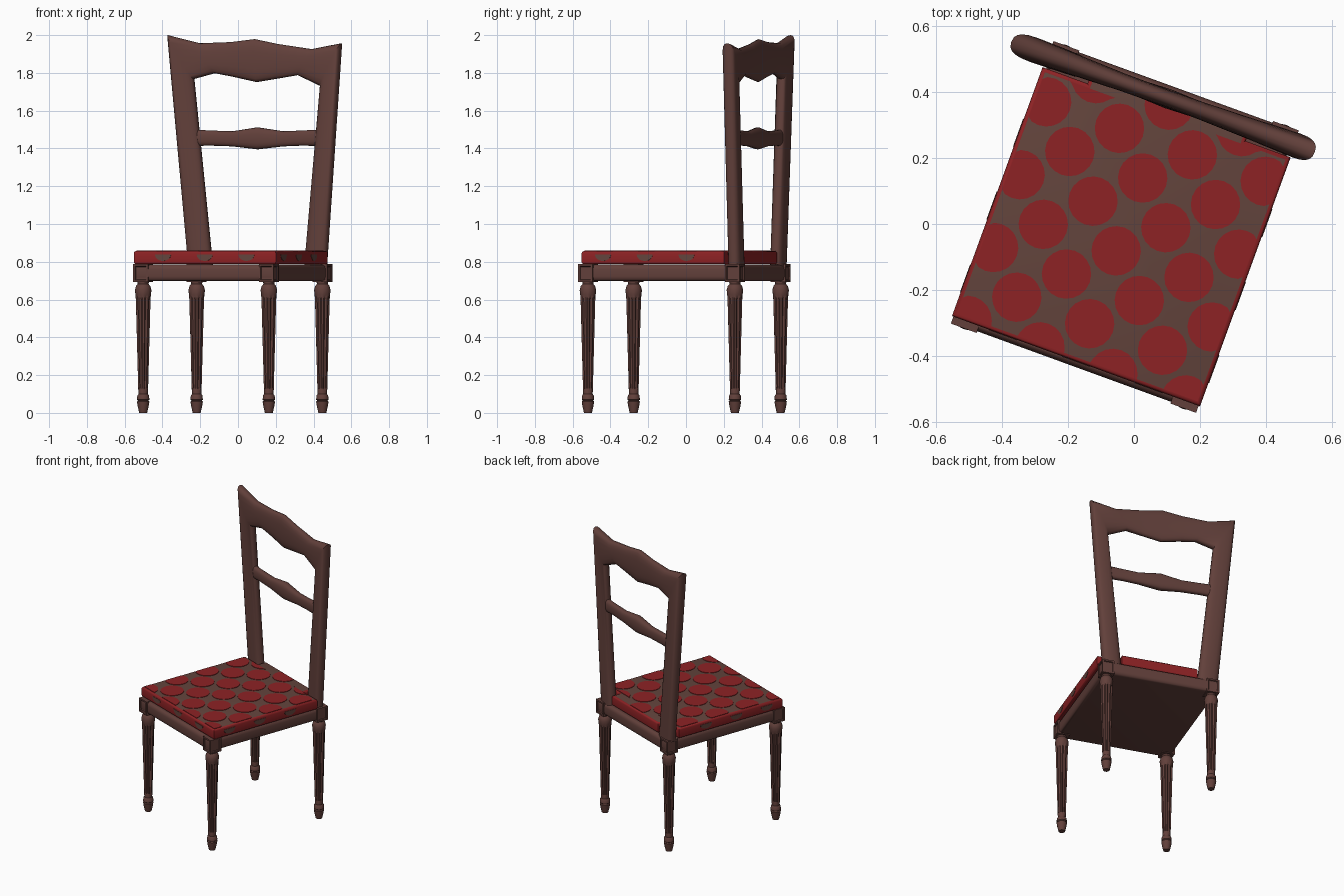
import bpy, bmesh, math
from mathutils import Matrix, Vector

if "Cube" in bpy.data.objects:
    bpy.data.objects.remove(bpy.data.objects["Cube"])

# whole chair is turned 20 degrees about z
PLACE = Matrix.Rotation(math.radians(-20), 4, 'Z') @ Matrix.Translation((-0.023, -0.018, 0))


def material(name, rgb):
    m = bpy.data.materials.new(name)
    m.diffuse_color = (*rgb, 1)
    m.use_nodes = True
    m.node_tree.nodes["Principled BSDF"].inputs["Base Color"].default_value = m.diffuse_color
    return m


WOOD = material("dark wood", (0.122, 0.051, 0.043))
RED = material("red fabric", (0.27, 0.016, 0.018))
BROWN = material("brown fabric", (0.125, 0.058, 0.046))


def finish(bm, name, mats, angle=35):
    bmesh.ops.recalc_face_normals(bm, faces=bm.faces)
    bm.transform(PLACE)
    me = bpy.data.meshes.new(name)
    bm.to_mesh(me)
    bm.free()
    for m in mats:
        me.materials.append(m)
    ob = bpy.data.objects.new(name, me)
    bpy.context.collection.objects.link(ob)
    bpy.ops.object.select_all(action='DESELECT')
    ob.select_set(True)
    bpy.context.view_layer.objects.active = ob
    bpy.ops.object.shade_smooth_by_angle(angle=math.radians(angle))
    return ob


def skin(bm, rings):
    """Join closed rings of points into a capped tube."""
    loops = [[bm.verts.new(p) for p in r] for r in rings]
    n = len(loops[0])
    for a, b in zip(loops, loops[1:]):
        for k in range(n):
            bm.faces.new((a[k], a[(k + 1) % n], b[(k + 1) % n], b[k]))
    bm.faces.new(loops[0])
    bm.faces.new(loops[-1])


def box(bm, lo, hi):
    lo, hi = Vector(lo), Vector(hi)
    mat = Matrix.Translation((lo + hi) / 2) @ Matrix.Diagonal((*(hi - lo), 1))
    return bmesh.ops.create_cube(bm, size=1, matrix=mat)['verts']


def plate(bm, pts, offset):
    """Thin plate from an outline and an extrusion vector."""
    pts = list(dict.fromkeys(pts))
    skin(bm, [pts, [tuple(Vector(p) + Vector(offset)) for p in pts]])


# fluted legs with turned neck and foot: (z, radius, flute depth factor)
LEG = [(0, 0.021, 1), (0.035, 0.029, 1), (0.06, 0.033, 1), (0.065, 0.027, 1), (0.07, 0.033, 1),
       (0.092, 0.031, 1), (0.10, 0.025, 1), (0.12, 0.026, 1), (0.135, 0.0265, 0.72),
       (0.60, 0.039, 0.72), (0.625, 0.041, 1), (0.65, 0.044, 1), (0.672, 0.038, 1),
       (0.682, 0.029, 1), (0.70, 0.031, 1)]
LX, LY, BLK = 0.354, 0.414, 0.0415
for sx, side in ((-1, "left"), (1, "right")):
    for sy, end in ((-1, "front"), (1, "back")):
        cx, cy = sx * LX, sy * LY
        bm = bmesh.new()
        skin(bm, [[(cx + r * (f if k % 3 == 0 else 1) * math.cos(k * math.tau / 24),
                    cy + r * (f if k % 3 == 0 else 1) * math.sin(k * math.tau / 24), z)
                   for k in range(24)] for z, r, f in LEG])
        finish(bm, f"{end}_{side}_leg", [WOOD])
        # corner block with sunk square panels
        bm = bmesh.new()
        box(bm, (cx - BLK, cy - BLK, 0.692), (cx + BLK, cy + BLK, 0.787))
        bm.normal_update()
        sides = [f for f in bm.faces if abs(f.normal.z) < 0.5]
        bmesh.ops.inset_individual(bm, faces=sides, thickness=0.015)
        bmesh.ops.inset_individual(bm, faces=sides, thickness=0.004, depth=-0.007)
        finish(bm, f"{end}_{side}_block", [WOOD], 20)

# seat frame with rounded sides
bm = bmesh.new()
box(bm, (-0.387, -0.45, 0.697), (0.387, 0.45, 0.786))
edges = [e for e in bm.edges if abs(e.verts[0].co.z - e.verts[1].co.z) < 0.01]
bmesh.ops.bevel(bm, geom=edges, offset=0.026, segments=4, profile=0.5, affect='EDGES')
finish(bm, "seat_frame", [WOOD])

# seat cushion, notched round the back posts
CX, FY, NY, TY, TX, ZB, ZT = 0.40, -0.433, 0.37, 0.43, 0.255, 0.787, 0.857
outline = [(-CX, FY), (CX, FY), (CX, NY), (TX, NY), (TX, TY), (-TX, TY), (-TX, NY), (-CX, NY)]
bm = bmesh.new()
skin(bm, [[(x, y, z) for x, y in outline] for z in (ZB, ZT)])
bmesh.ops.recalc_face_normals(bm, faces=bm.faces)
edges = [e for e in bm.edges if abs(e.verts[0].co.z - e.verts[1].co.z) < 0.01]
bmesh.ops.bevel(bm, geom=edges, offset=0.012, segments=3, profile=0.5, affect='EDGES')
bm.normal_update()
for f in bm.faces:
    if abs(f.normal.z) > 0.98 and f.calc_center_median().z > ZT - 0.001:
        f.material_index = 1
finish(bm, "seat_cushion", [RED, BROWN])

# red spots on the cushion top, in a diagonal lattice trimmed at the edge
STEP, RAD, Y0 = 0.1175, 0.075, -0.077
bm = bmesh.new()
for i in range(-3, 4):
    for j in range(-3, 5):
        if (i + j) % 2 or (abs(i) == 3 and j == 4):
            continue
        ymax = 0.358 if abs(i) > 1 else 0.418
        pts = []
        for k in range(20):
            a = k * math.tau / 20
            x = i * STEP + RAD * math.cos(a)
            y = j * STEP + Y0 + RAD * math.sin(a)
            pts.append((max(-0.388, min(0.388, x)), max(-0.421, min(ymax, y)), ZT - 0.002))
        plate(bm, pts, (0, 0, 0.005))
finish(bm, "cushion_spots", [RED])

# brown patches where the pattern runs over the cushion sides
bm = bmesh.new()
arc = [(0.045 * math.cos(math.pi * (1 + k / 8)), 0.838 + 0.034 * math.sin(math.pi * (1 + k / 8)))
       for k in range(9)]
for n in (-1, 0, 1):
    plate(bm, [(n * 2 * STEP + s, FY + 0.002, z) for s, z in arc], (0, -0.004, 0))
    for sx in (-1, 1):
        plate(bm, [(sx * (CX - 0.002), Y0 + n * 2 * STEP + s, z) for s, z in arc],
              (sx * 0.004, 0, 0))
finish(bm, "cushion_side_patches", [BROWN])


def back_bar(name, stations):
    """Sweep a flattened oval between edge points (x, z, x, z, half thickness)."""
    rings = []
    for ax, az, bx, bz, t in stations:
        a, b = (Vector(((x - 0.133) / 0.94 + 0.023, 0.41, z)) for x, z in ((ax, az), (bx, bz)))
        ring = []
        for k in range(20):
            c, s = math.cos(k * math.tau / 20), math.sin(k * math.tau / 20)
            c, s = (math.copysign(abs(v) ** 0.75, v) for v in (c, s))
            ring.append((a + b) / 2 + (a - b) / 2 * c + Vector((0, t * s, 0)))
        rings.append(ring)
    bm = bmesh.new()
    skin(bm, rings)
    finish(bm, name, [WOOD], 40)


# back posts and shaped top rail in one sweep, outer edge then inner edge
back_bar("back_frame", [
    (-0.262, 0.775, -0.135, 0.775, 0.035),
    (-0.373, 2.0, -0.235, 1.767, 0.038),
    (-0.204, 1.957, -0.124, 1.798, 0.032),
    (-0.04, 1.963, -0.03, 1.78, 0.027),
    (0.087, 1.979, 0.098, 1.751, 0.026),
    (0.21, 1.953, 0.2, 1.768, 0.027),
    (0.389, 1.926, 0.315, 1.788, 0.032),
    (0.547, 1.957, 0.436, 1.73, 0.038),
    (0.468, 0.775, 0.352, 0.775, 0.035)])

# shaped middle rail
back_bar("middle_rail", [
    (-0.24, 1.50, -0.24, 1.413, 0.022),
    (-0.15, 1.495, -0.15, 1.415, 0.022),
    (-0.03, 1.491, -0.03, 1.411, 0.024),
    (0.103, 1.512, 0.103, 1.395, 0.03),
    (0.24, 1.491, 0.24, 1.411, 0.024),
    (0.34, 1.495, 0.34, 1.415, 0.022),
    (0.43, 1.50, 0.43, 1.413, 0.022)])
